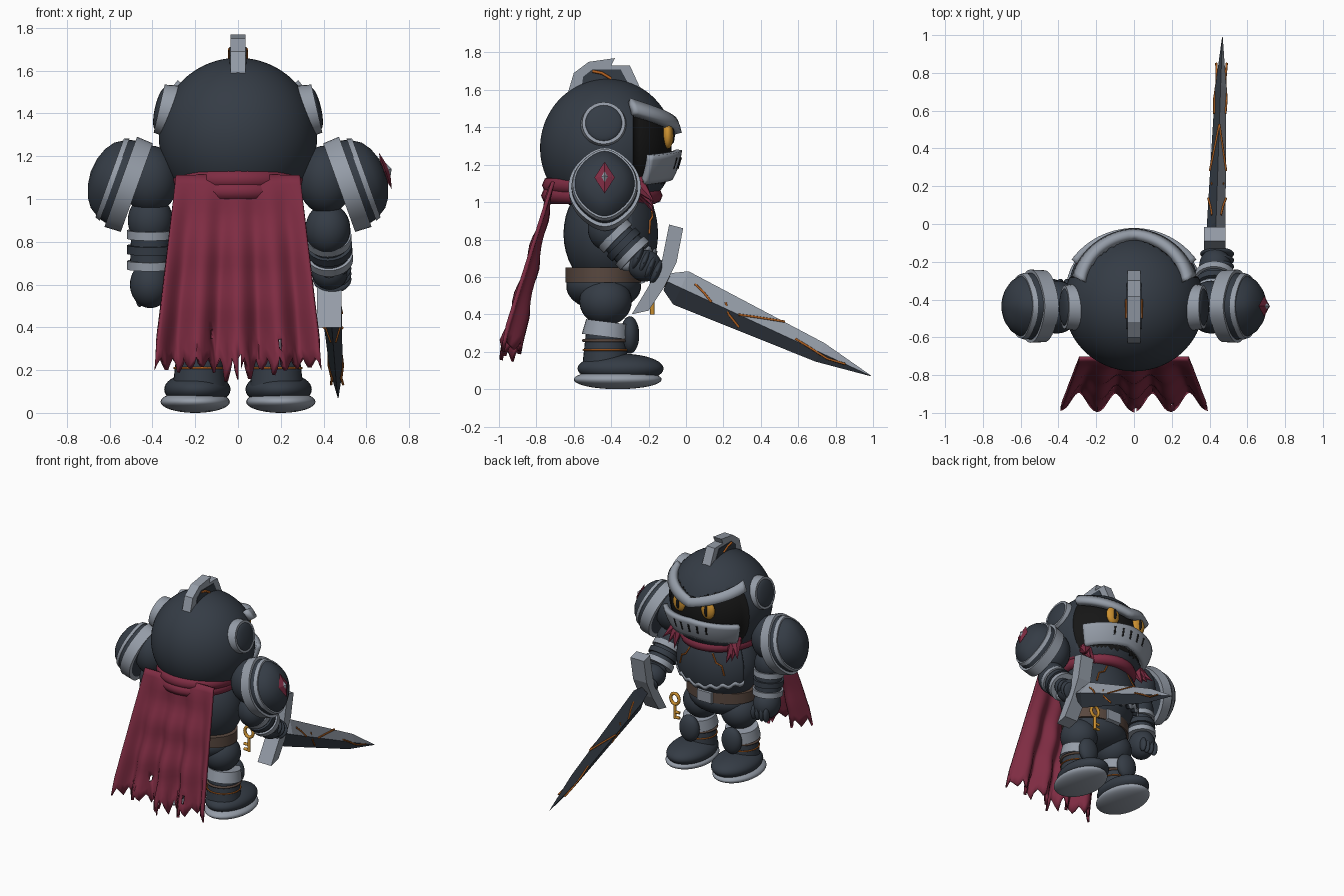
import bpy
import bmesh
import math
import random
from math import sin, cos, pi, sqrt
from mathutils import Vector, Matrix

random.seed(4)
default_cube = bpy.data.objects.get("Cube")
if default_cube:
    bpy.data.objects.remove(default_cube, do_unlink=True)


def material(name, red, green, blue):
    mat = bpy.data.materials.new(name)
    mat.use_nodes = True
    colour = (red, green, blue, 1)
    mat.diffuse_color = colour
    mat.node_tree.nodes["Principled BSDF"].inputs["Base Color"].default_value = colour
    return mat


STEEL = material("dark steel", .035, .045, .06)
SILVER = material("silver", .3, .335, .39)
RED = material("cloth red", .21, .025, .055)
BROWN = material("belt brown", .1, .065, .05)
RUST = material("rust orange", .45, .12, .015)
GOLD = material("gold", .6, .28, .03)
BLACK = material("visor black", .008, .008, .008)


def finish(bm, name, mats, smooth=True):
    """Turn a bmesh into a named object."""
    bmesh.ops.recalc_face_normals(bm, faces=bm.faces)
    mesh = bpy.data.meshes.new(name)
    bm.to_mesh(mesh)
    bm.free()
    for mat in mats:
        mesh.materials.append(mat)
    obj = bpy.data.objects.new(name, mesh)
    bpy.context.collection.objects.link(obj)
    if smooth:
        bpy.ops.object.select_all(action="DESELECT")
        obj.select_set(True)
        bpy.context.view_layer.objects.active = obj
        bpy.ops.object.shade_smooth_by_angle(angle=math.radians(40))
    return obj


def ball(name, centre, radii, mat, turn=Matrix(), segments=32, rings=20):
    bm = bmesh.new()
    place = Matrix.Translation(centre) @ turn @ Matrix.Diagonal((*radii, 1))
    bmesh.ops.create_uvsphere(bm, u_segments=segments, v_segments=rings, radius=1, matrix=place)
    return finish(bm, name, [mat], segments > 4)


def rod(name, start, end, radius, mat, end_radius=None, segments=28, squash=1):
    start, end = Vector(start), Vector(end)
    bm = bmesh.new()
    axis = end - start
    place = (Matrix.Translation((start + end) / 2) @ Matrix.Diagonal((1, squash, 1, 1))
             @ axis.to_track_quat("Z", "Y").to_matrix().to_4x4())
    bmesh.ops.create_cone(bm, cap_ends=True, segments=segments, radius1=radius,
                          radius2=radius if end_radius is None else end_radius,
                          depth=axis.length, matrix=place)
    return finish(bm, name, [mat])


def slab(name, outline, left, right, mat):
    """Side outline in y and z, given thickness along x."""
    bm = bmesh.new()
    face = bm.faces.new([bm.verts.new((left, y, z)) for y, z in outline])
    grown = bmesh.ops.extrude_face_region(bm, geom=[face])["geom"]
    moved = [v for v in grown if isinstance(v, bmesh.types.BMVert)]
    bmesh.ops.translate(bm, verts=moved, vec=(right - left, 0, 0))
    return finish(bm, name, [mat], False)


def patch(name, shape, columns, rows, mat, thickness, holes=()):
    """Thick sheet from shape(u, v), with u in -1..1 and v in 0..1."""
    bm = bmesh.new()
    grid = [[bm.verts.new(shape(2 * i / columns - 1, j / rows)) for j in range(rows + 1)]
            for i in range(columns + 1)]
    for i in range(columns):
        for j in range(rows):
            if (i, j) not in holes:
                bm.faces.new((grid[i][j], grid[i + 1][j], grid[i + 1][j + 1], grid[i][j + 1]))
    obj = finish(bm, name, [mat])
    solid = obj.modifiers.new("thickness", "SOLIDIFY")
    solid.thickness = thickness
    solid.offset = 0
    return obj


def loft(name, rings, mats, ring_mats, smooth=True):
    bm = bmesh.new()
    loops = [[bm.verts.new(p) for p in ring] for ring in rings]
    count = len(loops[0])
    for k, (low, high) in enumerate(zip(loops, loops[1:])):
        for i in range(count):
            n = (i + 1) % count
            face = bm.faces.new((low[i], low[n], high[n], high[i]))
            face.material_index = ring_mats(k, i)
    for loop in (loops[0], loops[-1]):
        bm.faces.new(loop)
    return finish(bm, name, mats, smooth)


def wire(name, points, radius, mat, closed=False):
    curve = bpy.data.curves.new(name, "CURVE")
    curve.dimensions = "3D"
    curve.bevel_depth = radius
    curve.bevel_resolution = 2
    curve.use_fill_caps = True
    line = curve.splines.new("POLY")
    line.points.add(len(points) - 1)
    for point, co in zip(line.points, points):
        point.co = (*co, 1)
    line.use_cyclic_u = closed
    curve.materials.append(mat)
    obj = bpy.data.objects.new(name, curve)
    bpy.context.collection.objects.link(obj)
    return obj


def hoop(name, centre, rx, ry, radius, mat, upright=False):
    x, y, z = centre
    turns = [k * pi / 20 for k in range(40)]
    points = [(x + rx * cos(t), y, z + ry * sin(t)) if upright
              else (x + rx * cos(t), y + ry * sin(t), z) for t in turns]
    return wire(name, points, radius, mat, True)


# Helmet, with a recessed black face opening
HEAD = Vector((0, -.42, 1.29))


def on_head(azimuth, z, grow):
    r = sqrt(max(0, 1 - ((z - HEAD.z) / .37) ** 2)) * grow
    return Vector((.37 * r * sin(azimuth), HEAD.y + .36 * r * cos(azimuth), z))


bm = bmesh.new()
bmesh.ops.create_uvsphere(bm, u_segments=96, v_segments=48, radius=1,
                          matrix=Matrix.Translation(HEAD) @ Matrix.Diagonal((.37, .36, .37, 1))
                          @ Matrix.Rotation(pi / 2, 4, "X"))
for face in bm.faces:
    c = face.calc_center_median()
    face.material_index = int(c.y > -.28 and 1.1 < c.z < 1.42 + .35 * abs(c.x))
for v in bm.verts:
    if all(f.material_index for f in v.link_faces):
        v.co = HEAD + (v.co - HEAD) * .95
finish(bm, "helmet", [STEEL, BLACK])

patch("brow", lambda u, v: on_head(u * 1.15, 1.43 + .11 * abs(u) - .065 * v, 1.06), 32, 2, SILVER, .05)
patch("jaw_guard", lambda u, v: on_head(u * .95, 1.28 - .03 * abs(u) - .15 * v, 1.03 + .03 * (1 - v)),
      32, 6, SILVER, .035)
for k in range(-2, 3):
    slit = [on_head(k * .17, z, 1.095 - (1.25 - z) * .2) for z in (1.24, 1.18)]
    wire("jaw_slit", slit, .009, BLACK)
for side in (1, -1):
    ball("eye", (side * .12, -.097, 1.355), (.055, .03, .07), GOLD)
    ball("pupil", (side * .12, -.072, 1.355), (.014, .012, .042), BLACK)

# Crest, framed in silver with a scarred core
crest = [(-.63, 1.59), (-.6, 1.69), (-.52, 1.75), (-.38, 1.77), (-.4, 1.73), (-.3, 1.73), (-.24, 1.6)]
slab("crest", crest, -.035, .035, SILVER)
core = [(-.56, 1.6), (-.55, 1.67), (-.5, 1.71), (-.35, 1.71), (-.29, 1.6)]
slab("crest_core", core, -.039, .039, STEEL)
for side in (1, -1):
    wire("crest_scar", [(side * .039, y, z) for y, z in ((-.5, 1.7), (-.45, 1.69), (-.4, 1.66))], .008, RUST)

# Torso, breastplate, belt and hips
ball("torso", (0, -.42, .83), (.3, .235, .3), STEEL)


def on_chest(u, z, grow=1):
    r = sqrt(1 - ((z - .83) / .34) ** 2) * grow
    return Vector((.31 * r * sin(u * 1.1), -.42 + .255 * r * cos(u * 1.1), z))


def chest_edge(u):
    return .7 + .05 * abs(u) + .012 * cos(u * 24)


patch("breastplate", lambda u, v: on_chest(u, 1.05 + (chest_edge(u) - 1.05) * v), 40, 12, STEEL, .03)
patch("breastplate_trim", lambda u, v: on_chest(u, chest_edge(u) + .03 * v, 1.02), 40, 1, SILVER, .035)
for side in (1, -1):
    marks = ((.3, .98), (.38, .92), (.5, .9), (.55, .83))
    wire("chest_scar", [on_chest(side * u, z, 1.07) for u, z in marks], .006, RUST)
rod("belt", (0, -.44, .57), (0, -.44, .65), .27, BROWN, squash=.76)
slab("buckle", [(-.25, .56), (-.22, .57), (-.22, .65), (-.25, .66)], -.06, .06, SILVER)
ball("hips", (0, -.44, .55), (.25, .2, .13), STEEL)

# Key hanging from the belt
hoop("key_ring", (.22, -.18, .55), .035, .04, .012, GOLD, True)
wire("key_stem", [(.22, -.18, .51), (.22, -.18, .4)], .012, GOLD)
for z in (.41, .45):
    wire("key_tooth", [(.22, -.18, z), (.18, -.18, z)], .011, GOLD)

# Scarf and torn cape
hoop("scarf_upper", (0, -.45, 1.09), .26, .27, .05, RED)
hoop("scarf_lower", (0, -.45, 1.035), .25, .28, .045, RED)
for side in (1, -1):
    for k in range(3):
        rod("scarf_tail", (side * .24, -.26, 1.1), (side * (.22 + .05 * k), -.17, .94 + .03 * k), .05, RED, 0, 6)
teeth = [random.uniform(.04, .12) for k in range(16)]


def cape_shape(u, v):
    column = (u + 1) * 28
    tooth = teeth[int(column / 4) % 16] * abs(column % 4 / 2 - 1) if v > .9 else 0
    fold = .05 * v * cos(4 * pi * u) + .01 * sin(v * 20) * (1 - u * u)
    return (u * (.29 + .1 * v), -.71 - .22 * v - fold, 1.11 - .85 * v - tooth * (v - .9) * 10)


patch("cape", cape_shape, 56, 20, RED, .02, {(18, 17), (42, 18), (28, 19)})

# Shoulder guards: pointed domes with two silver bands
profile = [(.85, -.05), (1, -.05), (1.02, .03), (.93, .03), (.9, .06), (.93, .06), (.89, .085),
           (.84, .085), (.74, .12), (.55, .15), (.3, .17), (.02, .178)]


def shoulder_point(side, ring, height, t):
    y = .19 * ring * sin(t)
    up = ring * (.195 * cos(t) + .025 * cos(t) ** 7)
    return Vector((side * (.52 + .94 * height - .34 * up), -.435 + y, 1.07 + .34 * height + .94 * up))


for side, label in ((1, "right"), (-1, "left")):
    rings = [[shoulder_point(side, r, h, k * pi / 24) for k in range(48)] for r, h in profile]
    loft(label + "_shoulder_guard", rings, [STEEL, SILVER], lambda k, i: int(k in (0, 1, 2, 4, 5, 6)))
    ball(label + "_upper_arm", (side * .41, -.44, 1.09), (.13, .14, .16), STEEL)

    # Round ear plates
    axis = Vector((side * .96, 0, .22))
    hub = Vector((side * .335, -.44, 1.415))
    rod(label + "_ear_rim", hub - axis * .03, hub + axis * .035, .125, SILVER, .115)
    tilt = axis.to_track_quat("Z", "Y").to_matrix().to_4x4()
    ball(label + "_ear_plate", hub + axis * .03, (.1, .1, .025), STEEL, tilt)

    # Legs and boots
    ball(label + "_thigh", (side * .16, -.43, .47), (.135, .14, .13), STEEL)
    rod(label + "_shin", (side * .18, -.43, .12), (side * .18, -.43, .35), .125, STEEL, .1)
    rod(label + "_knee_cuff", (side * .18, -.43, .28), (side * .18, -.42, .36), .128, SILVER, .115)
    ball(label + "_knee_plate", (side * .18, -.3, .29), (.08, .05, .1), STEEL)
    hoop(label + "_boot_strap", (side * .18, -.43, .26), .117, .117, .009, BROWN)
    hoop(label + "_boot_scar", (side * .18, -.43, .21), .118, .118, .005, RUST)
    ball(label + "_boot", (side * .19, -.35, .11), (.155, .23, .08), STEEL)
    ball(label + "_sole", (side * .2, -.365, .052), (.162, .235, .052), SILVER)

# Shoulder gem
gem = shoulder_point(1, 0, .18, 0)
lean = Matrix.Rotation(-.34, 4, "Y")
ball("shoulder_gem", gem, (.022, .055, .09), RED, lean, 4, 2)
ball("gem_core", gem + Vector((.012, 0, .004)), (.018, .02, .035), SILVER, lean, 4, 2)


# Arms: one hangs, one reaches forward to the sword
def forearm(label, elbow, wrist, hand, hand_radii):
    elbow, wrist = Vector(elbow), Vector(wrist)
    ball(label + "_elbow", elbow, (.105, .105, .12), STEEL)
    rod(label + "_forearm", elbow, wrist, .088, STEEL, .095)
    for part in (.3, .62, .95):
        spot = elbow.lerp(wrist, part)
        step = (wrist - elbow).normalized() * .02
        rod(label + "_cuff", spot - step, spot + step, .108, STEEL if part == .62 else SILVER)
    ball(label + "_hand", hand, hand_radii, STEEL)


forearm("left", (-.41, -.43, .9), (-.41, -.41, .68), (-.41, -.4, .6), (.095, .105, .11))
forearm("right", (.42, -.42, .86), (.43, -.28, .72), (.43, -.22, .66), (.085, .09, .085))
for k in range(4):
    ball("left_finger", (-.46 + k * .035, -.32, .55), (.02, .03, .055), STEEL)
    ball("right_finger", (.44, -.26 + k * .034, .7 - k * .025), (.09, .024, .07), STEEL, Matrix.Rotation(-.4, 4, "X"))

# Sword: grip, bent guard and a four-sided blade
along = Vector((.03, .907, -.42))
across = Vector((0, .42, .907))
root = Vector((.432, -.1, .575))
rod("sword_grip", root - along * .22, root, .032, BROWN, segments=10)
ball("sword_pommel", root - along * .24, (.045, .045, .045), SILVER, segments=12, rings=8)
guard = [(-.09, .88), (-.015, .86), (-.05, .68), (-.12, .54), (-.2, .42), (-.29, .4), (-.2, .55), (-.13, .68)]
slab("sword_guard", guard, .37, .485, SILVER)
stations = [(0, .05, .035), (.08, .098, .05), (.9, .055, .03), (1.2, .002, .002)]
rings = []
for distance, wide, thick in stations:
    middle = root + along * distance
    flat = Vector((thick, 0, 0))
    rings.append([middle + across * wide, middle + flat, middle - across * wide, middle - flat])
loft("sword_blade", rings, [STEEL, SILVER], lambda k, i: int(i == 0), False)


def on_blade(distance, offset, side):
    wide = .098 - .052 * (distance - .08)
    thick = .05 - .024 * (distance - .08)
    out = thick * (1 - abs(offset) / wide) + .001
    return root + along * distance + across * offset + Vector((side * out, 0, 0))


scars = [((.14, .05), (.2, .03), (.26, .0)), ((.33, .03), (.37, -.02), (.45, -.06)),
         ((.42, .0), (.52, .03), (.66, .07)), ((.75, .01), (.84, .0), (.95, -.015), (1.05, .0))]
for scar in scars:
    for side in (1, -1):
        wire("blade_scar", [on_blade(d, o, side) for d, o in scar], .006, RUST)
